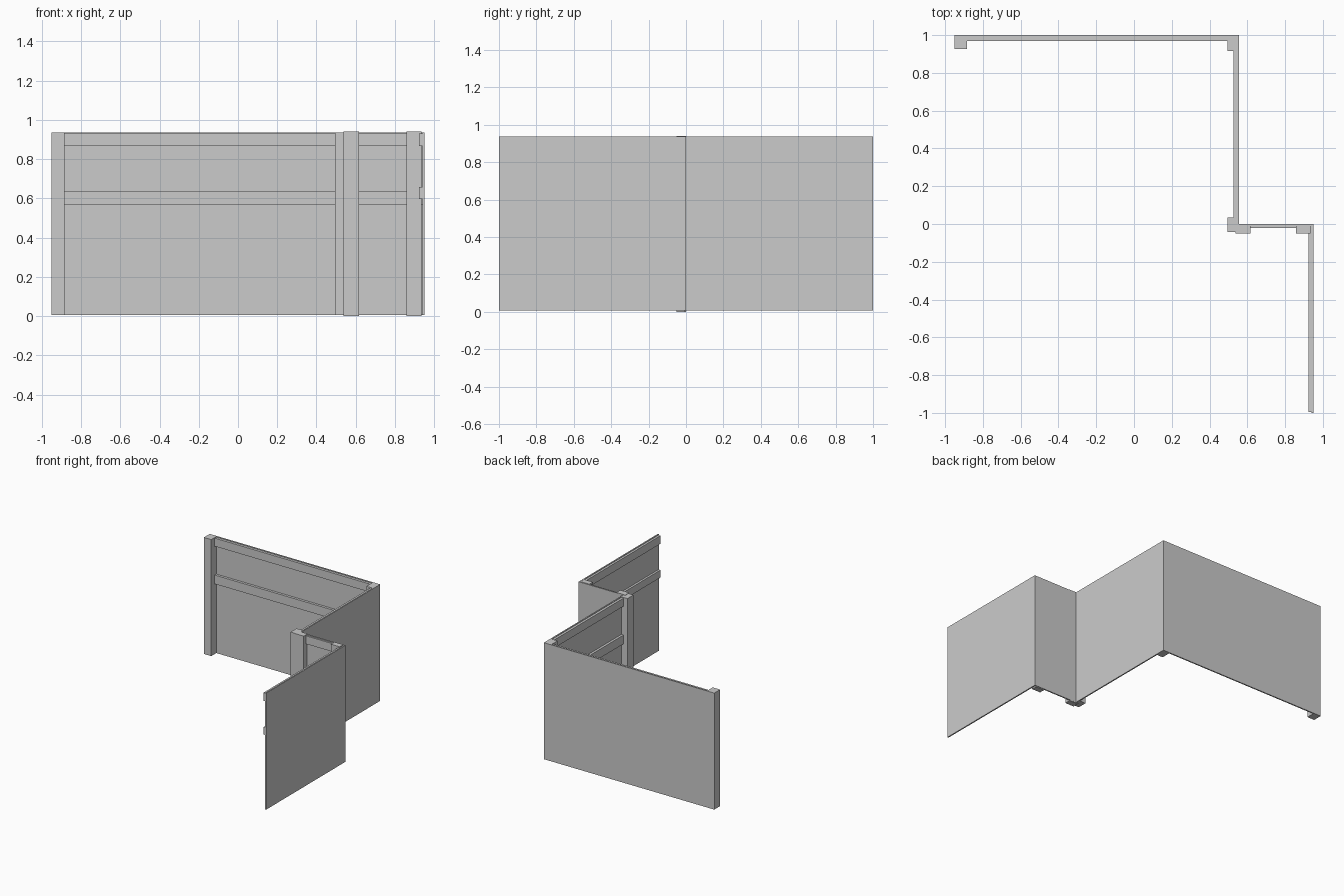
import bpy, bmesh

if "Cube" in bpy.data.objects:
    bpy.data.objects.remove(bpy.data.objects["Cube"])

LOW, HIGH = 0.006, 0.937


def box(name, x, y, z):
    """Box from (min, max) ranges on each axis."""
    bm = bmesh.new()
    bmesh.ops.create_cube(bm, size=1)
    for v in bm.verts:
        v.co = [r[0] if c < 0 else r[1] for c, r in zip(v.co, (x, y, z))]
    mesh = bpy.data.meshes.new(name)
    bm.to_mesh(mesh)
    bm.free()
    ob = bpy.data.objects.new(name, mesh)
    bpy.context.collection.objects.link(ob)
    return ob


def panel(name, sheet_x, sheet_y, rail_x, rail_y, mid=(0.566, 0.637)):
    """Flat sheet with a top rail and a middle rail on its inner face."""
    box(name + "_sheet", sheet_x, sheet_y, (LOW, HIGH))
    box(name + "_top_rail", rail_x, rail_y, (0.867, 0.932))
    box(name + "_middle_rail", rail_x, rail_y, mid)


# Fence panels, stepping from back to front
panel("back_panel", (-0.95, 0.557), (0.99, 1.0), (-0.95, 0.547), (0.97, 0.99))
panel("side_panel", (0.547, 0.557), (0.0, 0.99), (0.528, 0.547), (0.0, 0.97))
panel("short_panel", (0.557, 0.95), (-0.01, 0.0), (0.55, 0.94), (-0.022, -0.01))
panel("front_panel", (0.94, 0.95), (-1.0, -0.01), (0.923, 0.94), (-0.995, -0.02),
      mid=(0.597, 0.657))

# Posts at panel ends and corners
posts = {
    "back_left_post": ((-0.95, -0.885), (0.926, 0.99), LOW),
    "back_corner_post": ((0.494, 0.547), (0.916, 0.99), LOW),
    "inner_corner_post": ((0.494, 0.547), (-0.042, 0.034), LOW),
    "short_left_post": ((0.538, 0.616), (-0.05, -0.001), 0.0),
    "short_right_post": ((0.858, 0.935), (-0.05, -0.005), 0.0),
}
for name, (x, y, bottom) in posts.items():
    box(name, x, y, (bottom, HIGH + 0.003 if bottom == 0 else HIGH))
